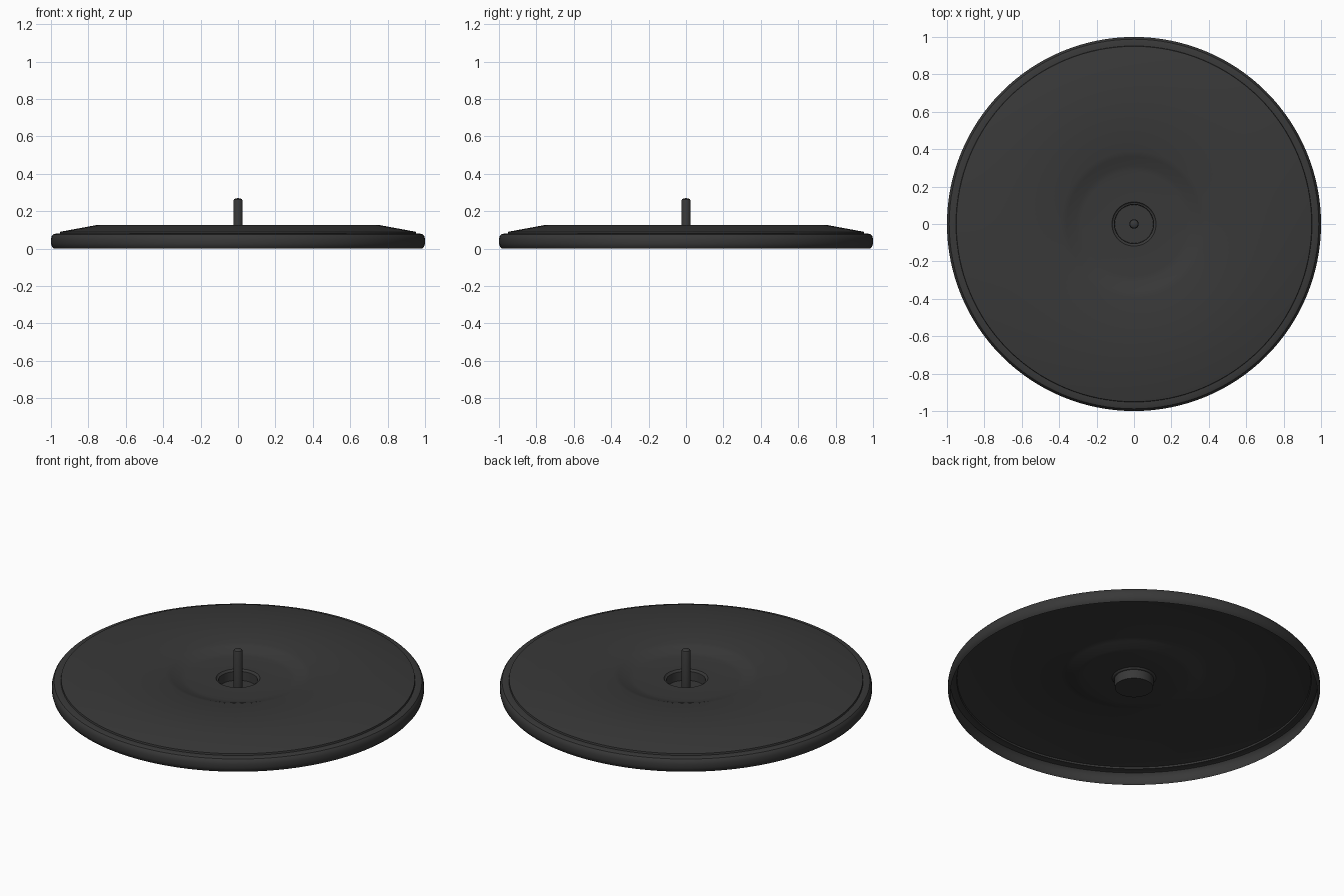
import bpy, bmesh, math

if "Cube" in bpy.data.objects:
    bpy.data.objects.remove(bpy.data.objects["Cube"])

dark = bpy.data.materials.new("dark_grey")
dark.diffuse_color = (0.04, 0.04, 0.04, 1)
dark.use_nodes = True
dark.node_tree.nodes["Principled BSDF"].inputs["Base Color"].default_value = dark.diffuse_color


def lathe(name, profile, steps):
    """Revolve an (r, z) profile about the z axis."""
    bm = bmesh.new()
    verts = [bm.verts.new((r, 0, z)) for r, z in profile]
    edges = [bm.edges.new(pair) for pair in zip(verts, verts[1:])]
    bmesh.ops.spin(bm, geom=verts + edges, cent=(0, 0, 0), axis=(0, 0, 1),
                   angle=2 * math.pi, steps=steps, use_duplicate=False)
    bmesh.ops.remove_doubles(bm, verts=bm.verts, dist=1e-4)
    # Open sheets: make the upper/outer side the front
    bm.normal_update()
    if sum(f.normal.z * f.calc_area() for f in bm.faces) < 0:
        bmesh.ops.reverse_faces(bm, faces=bm.faces)
    mesh = bpy.data.meshes.new(name)
    bm.to_mesh(mesh)
    bm.free()
    obj = bpy.data.objects.new(name, mesh)
    bpy.context.collection.objects.link(obj)
    mesh.materials.append(dark)
    bpy.ops.object.select_all(action='DESELECT')
    obj.select_set(True)
    bpy.context.view_layer.objects.active = obj
    bpy.ops.object.shade_smooth_by_angle(angle=math.radians(30))
    return obj


# Thin hollow platter: rounded rim, sloped shoulder, dished middle, centre cup
lathe("platter", [
    (0.986, 0.0), (0.995, 0.01), (1.0, 0.028), (1.0, 0.05), (0.996, 0.066),
    (0.988, 0.076), (0.975, 0.08), (0.952, 0.08), (0.95, 0.09),
    (0.76, 0.125), (0.39, 0.125), (0.36, 0.117), (0.31, 0.099), (0.28, 0.095),
    (0.118, 0.095), (0.112, 0.088), (0.105, 0.086), (0.103, 0.034), (0, 0.034),
], 128)

# Centre spindle with a rounded tip
lathe("spindle", [
    (0.025, 0.034), (0.025, 0.255), (0.022, 0.263), (0.015, 0.268), (0, 0.27),
], 32)
